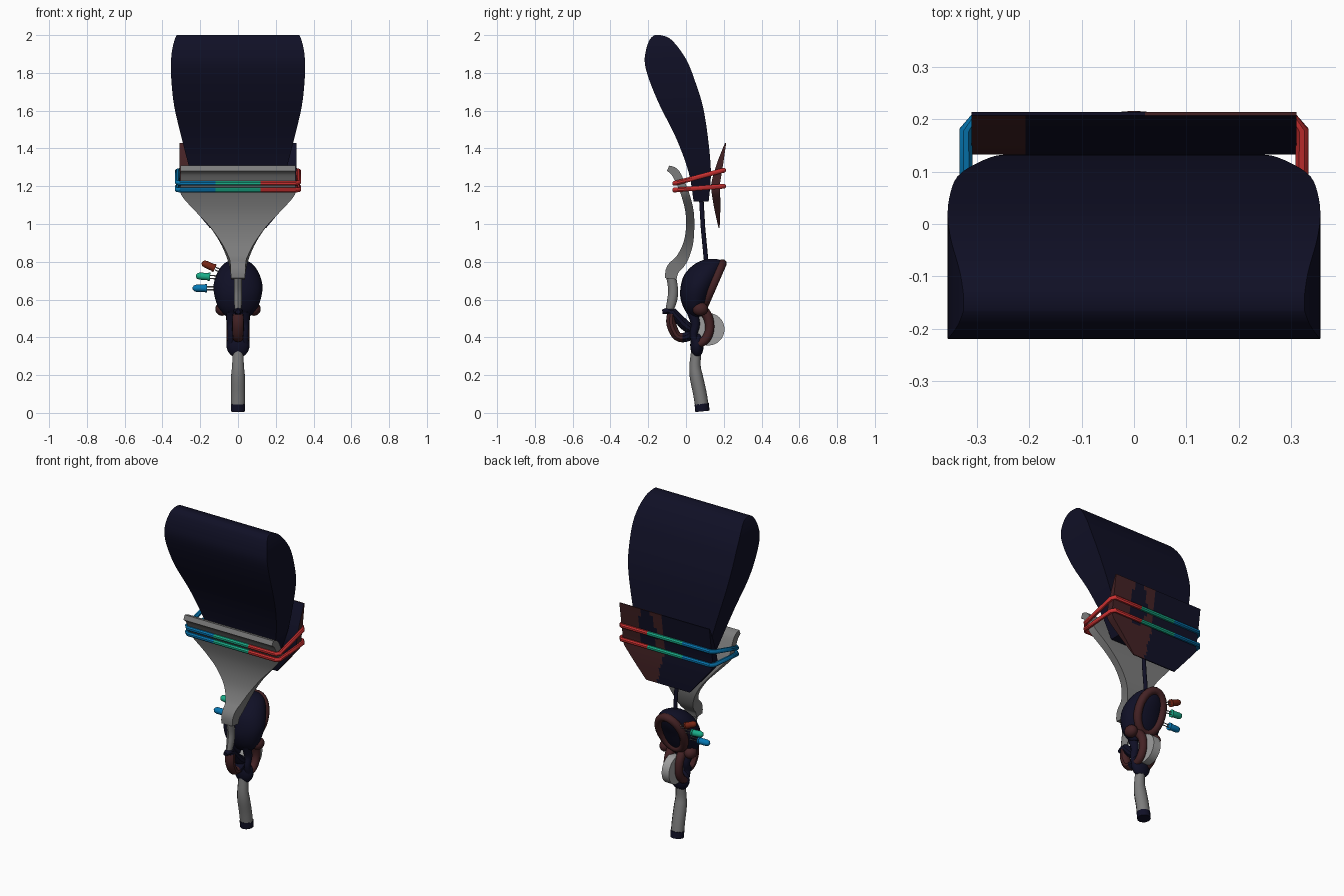
import bpy, bmesh, math
from mathutils import Vector, Matrix

if "Cube" in bpy.data.objects:
    bpy.data.objects.remove(bpy.data.objects["Cube"])


def material(name, color):
    m = bpy.data.materials.new(name)
    m.diffuse_color = (*color, 1)
    m.use_nodes = True
    m.node_tree.nodes["Principled BSDF"].inputs["Base Color"].default_value = m.diffuse_color
    return m


NAVY = material("navy", (0.005, 0.005, 0.019))
MAROON = material("maroon", (0.058, 0.016, 0.018))
GREY = material("grey", (0.2, 0.2, 0.2))
PALE = material("pale_grey", (0.34, 0.34, 0.34))
BLUE = material("blue", (0.002, 0.19, 0.46))
GREEN = material("green", (0.01, 0.42, 0.25))
RED = material("red", (0.6, 0.03, 0.03))
RUST = material("rust", (0.19, 0.02, 0.008))


def finish(name, bm, mats, rule=None, angle=40):
    """Turn a bmesh into a smooth-by-angle object; rule picks a material per face."""
    bmesh.ops.recalc_face_normals(bm, faces=bm.faces)
    if rule:
        for f in bm.faces:
            f.material_index = rule(f.calc_center_median(), f.normal)
    me = bpy.data.meshes.new(name)
    bm.to_mesh(me)
    bm.free()
    for m in mats:
        me.materials.append(m)
    ob = bpy.data.objects.new(name, me)
    bpy.context.collection.objects.link(ob)
    bpy.ops.object.select_all(action='DESELECT')
    ob.select_set(True)
    bpy.context.view_layer.objects.active = ob
    bpy.ops.object.shade_smooth_by_angle(angle=math.radians(angle))
    return ob


def loft(name, rings, mats, closed=False, rule=None, angle=40):
    bm = bmesh.new()
    vs = [[bm.verts.new(p) for p in r] for r in rings]
    n = len(vs[0])
    pairs = list(zip(vs, vs[1:])) + ([(vs[-1], vs[0])] if closed else [])
    for a, b in pairs:
        for i in range(n):
            bm.faces.new((a[i], a[(i + 1) % n], b[(i + 1) % n], b[i]))
    if not closed:
        bm.faces.new(vs[0])
        bm.faces.new(vs[-1])
    return finish(name, bm, mats, rule, angle)


def smooth(rows, sub=4):
    """Catmull-Rom resampling of tuples of any length."""
    rows = [Vector(r) for r in rows]
    out = []
    for i in range(len(rows) - 1):
        a, b, c, d = rows[max(i - 1, 0)], rows[i], rows[i + 1], rows[min(i + 2, len(rows) - 1)]
        for k in range(sub):
            t = k / sub
            out.append(b + (c - a) * (t / 2) + (a * 2 - b * 5 + c * 4 - d) * (t * t / 2)
                       + (b * 3 - a - c * 3 + d) * (t ** 3 / 2))
    return out + [rows[-1]]


def tube(name, pts, radii, mats, ref=(1, 0, 0), n=10, closed=False, rule=None, wide=1.0):
    """Sweep a round section; wide stretches it along the ref direction."""
    pts = [Vector(p) for p in pts]
    rings, m = [], len(pts)
    for i, p in enumerate(pts):
        a = pts[i - 1] if closed or i else p
        b = pts[(i + 1) % m] if closed or i < m - 1 else p
        t = (b - a).normalized()
        v = t.cross(Vector(ref)).normalized()
        u = v.cross(t)
        r = radii[i] if isinstance(radii, (list, tuple)) else radii
        rings.append([p + u * (r * wide * math.cos(2 * math.pi * (k + .5) / n))
                      + v * (r * math.sin(2 * math.pi * (k + .5) / n)) for k in range(n)])
    return loft(name, rings, mats, closed, rule)


def side_tube(name, rows, mats, x=0, rule=None, wide=1.0):
    """Tube whose path lies in the side plane; rows are (y, z, radius)."""
    s = smooth(rows)
    return tube(name, [(x, r[0], r[1]) for r in s], [r[2] for r in s], mats, rule=rule, wide=wide)


def ball(name, loc, size, mat):
    bm = bmesh.new()
    bmesh.ops.create_uvsphere(bm, u_segments=16, v_segments=10, radius=1,
                              matrix=Matrix.Translation(loc) @ Matrix.Diagonal((*size, 1)))
    return finish(name, bm, [mat])


# Thick leaning blade: z, front y, back y, half width
blade = smooth([(1.12, .04, .12, .20), (1.27, .015, .132, .25), (1.45, -.05, .117, .297),
                (1.62, -.135, .09, .337), (1.75, -.19, .05, .352), (1.85, -.218, .012, .355),
                (1.92, -.212, -.03, .349), (1.97, -.195, -.072, .337), (1.99, -.18, -.1, .33),
                (2.0, -.165, -.135, .325)])
loft("blade", [[(-w, f, z), (w, f, z), (w, b, z), (-w, b, z)] for z, f, b, w in blade], [NAVY], angle=50)

# Grey paddle: y, z, half width, half thickness
paddle = smooth([(-.095, 1.295, .305, .015), (-.06, 1.275, .305, .022), (-.03, 1.22, .305, .022),
                 (-.005, 1.16, .3, .022), (.018, 1.07, .225, .022), (.022, .98, .145, .022),
                 (.01, .89, .085, .026), (-.025, .81, .05, .032), (-.07, .76, .04, .035),
                 (-.08, .71, .038, .03)])
rings = []
for i, (y, z, w, h) in enumerate(paddle):
    a, b = paddle[max(i - 1, 0)], paddle[min(i + 1, len(paddle) - 1)]
    d = Vector((b[0] - a[0], b[1] - a[1])).normalized()
    ny, nz = -d[1] * h, d[0] * h
    rings.append([(-w, y + ny, z + nz), (w, y + ny, z + nz), (w, y - ny, z - nz), (-w, y - ny, z - nz)])
loft("paddle", rings, [GREY])
side_tube("paddle_stem", [(-.08, .73, .026), (-.068, .65, .026), (-.075, .59, .026), (-.09, .54, .02)],
          [GREY], wide=.85)


# Rear plate, with painted patches on a fine grid
def plate_y(z):
    return .155 + .055 * max(0, (z - 1.2) / .23) ** 1.2 + .02 * max(0, (1.2 - z) / .22)


def plate_paint(c, n):
    if n.y < 0:
        return int(c.x < -.21)
    patch = ((c.x - .13) / .06) ** 2 + ((c.z - 1.3) / .13) ** 2 < 1
    return int(c.x > .02 + .25 * (1.2 - c.z) * (c.z < 1.2) and not patch)


bm = bmesh.new()
NX, NZ = 30, 18
sheet = {}
for s in (0, 1):
    for j in range(NZ + 1):
        z = .98 + .45 * j / NZ
        w = .31 if z > 1.17 else .15 + .16 * (z - .98) / .19
        h = .003 + .02 * math.sin(math.pi * j / NZ)
        for i in range(NX + 1):
            sheet[s, i, j] = bm.verts.new((w * (2 * i / NX - 1), plate_y(z) + (h if s else -h), z))
for s in (0, 1):
    for i in range(NX):
        for j in range(NZ):
            bm.faces.new([sheet[s, i + a, j + b] for a, b in ((0, 0), (1, 0), (1, 1), (0, 1))])
for j in range(NZ):
    for i in (0, NX):
        bm.faces.new((sheet[0, i, j], sheet[1, i, j], sheet[1, i, j + 1], sheet[0, i, j + 1]))
for i in range(NX):
    for j in (0, NZ):
        bm.faces.new((sheet[0, i, j], sheet[1, i, j], sheet[1, i + 1, j], sheet[0, i + 1, j]))
finish("rear_plate", bm, [NAVY, MAROON], plate_paint)

# Two tilted three-colour bands
for name, z0, z1 in (("lower_band", 1.18, 1.2), ("upper_band", 1.215, 1.285)):
    half = [(.12, -.06), (.305, -.06), (.32, -.045), (.32, .18), (.305, .2), (.12, .2)]
    loop = half + [(-x, y) for x, y in reversed(half)]
    tube(name, [(x, y, z0 + (z1 - z0) * (y + .06) / .26) for x, y in loop], .0135,
         [BLUE, GREEN, RED], ref=(0, 0, 1), n=8, closed=True,
         rule=lambda c, n: 0 if c.x < -.11 else 2 if c.x > .11 else 1)

# Rod between blade and body
tube("rod", [(0, .08, 1.15), (0, .09, .98), (0, .108, .79)], .012, [NAVY])

# Egg-shaped body with a cut-back rear: z, front y, back y, half width
body = smooth([(.51, .02, .08, .06), (.55, -.01, .1, .1), (.61, -.03, .13, .122), (.67, -.028, .155, .13),
               (.73, -.01, .185, .115), (.78, .035, .198, .085), (.805, .08, .19, .05), (.815, .11, .16, .02)], 3)
loft("body", [[(w * math.cos(t), (f + b) / 2 + (b - f) / 2 * math.sin(t), z)
               for t in [math.tau * k / 20 for k in range(20)]] for z, f, b, w in body], [NAVY])

# Raised rim around the rear of the body
rim = []
for k in range(24):
    t = math.tau * k / 24
    rim.append((.082 * math.sin(t), .142 + .05 * math.cos(t), .675 + .115 * math.cos(t)))
tube("body_rim", rim, .024, [MAROON], ref=(0, .9, -.4), closed=True)

# Side knobs, paired curled arms and the disc between them
for s, side in ((-1, "left"), (1, "right")):
    ball(side + "_knob", (s * .085, .075, .55), (.035, .042, .036), MAROON)
    side_tube(side + "_arm", [(.075, .56, .028), (.115, .51, .026), (.125, .44, .024), (.1, .385, .024),
                              (.055, .36, .02)], [MAROON], x=s * .038)
    side_tube(side + "_inner_arm", [(.03, .54, .028), (.05, .47, .024), (.04, .41, .02), (.06, .35, .022)],
              [NAVY], x=s * .036)
bm = bmesh.new()
bmesh.ops.create_cone(bm, cap_ends=True, segments=32, radius1=.086, radius2=.086, depth=.05,
                      matrix=Matrix.Translation((0, .118, .443)) @ Matrix.Rotation(math.pi / 2, 4, 'Y'))
finish("disc", bm, [PALE])

# Front hook, brace and lower collar
side_tube("front_hook", [(-.125, .535, .012), (-.08, .535, .022), (-.078, .47, .026), (-.045, .405, .024),
                         (.01, .405, .026), (.05, .45, .024)], [NAVY, MAROON],
          rule=lambda c, n: int(c.y < -.02 and c.z < .52), wide=1.2)
side_tube("front_brace", [(-.075, .54, .022), (-.04, .5, .026), (0, .46, .028), (.05, .43, .026)], [NAVY], wide=1.2)
ball("collar", (0, .058, .36), (.062, .036, .068), NAVY)

# Handle and end cap
side_tube("handle", [(.055, .34, .026), (.048, .25, .03), (.055, .19, .035), (.072, .11, .036), (.083, .045, .036)],
          [GREY], wide=1.1)
tube("handle_cap", [(0, .083, .048), (0, .087, .008)], .038, [NAVY], wide=1.03, n=14)

# Three small lamps with paired leads
for name, mat, x, y, z, rise in (("red_lamp", RUST, -.122, .175, .765, .45),
                                 ("green_lamp", GREEN, -.148, .15, .72, .08),
                                 ("blue_lamp", BLUE, -.165, .11, .66, 0)):
    d = Vector((-1, 0, rise)).normalized()
    p = Vector((x, y, z))
    steps = ((0, .022), (.01, .022), (.0101, .019), (.055, .019), (.068, .015), (.075, .006))
    tube(name, [p + d * a for a, r in steps], [r for a, r in steps], [mat], ref=(0, 1, 0), n=14)
    for s in (-1, 1):
        q = p + Vector((0, 0, s * .008))
        tube(name + "_lead", [q, q - d * .07], .003, [GREY], ref=(0, 1, 0), n=6)
